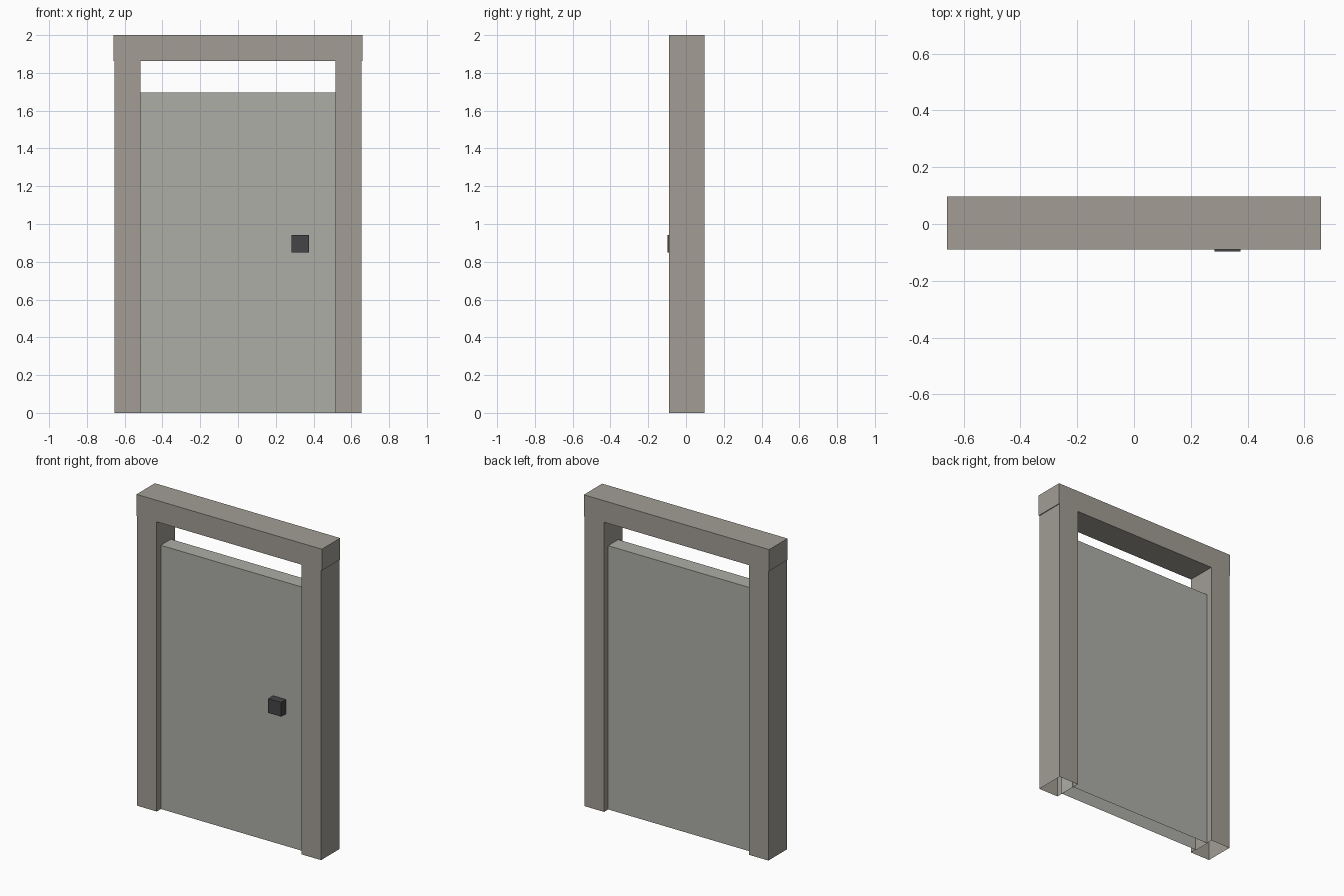
import bpy, bmesh
from mathutils import Vector

if "Cube" in bpy.data.objects:
    bpy.data.objects.remove(bpy.data.objects["Cube"])


def box(name, lo, hi, open_bottom=False, color=None):
    """Axis-aligned box between two corners, optionally without its bottom face."""
    lo, hi = Vector(lo), Vector(hi)
    bm = bmesh.new()
    bmesh.ops.create_cube(bm, size=1)
    for v in bm.verts:
        v.co = Vector(a + (c + 0.5) * (b - a) for a, b, c in zip(lo, hi, v.co))
    bm.normal_update()
    if open_bottom:
        bottom = [f for f in bm.faces if f.normal.z < -0.5]
        bmesh.ops.delete(bm, geom=bottom, context='FACES_ONLY')
    mesh = bpy.data.meshes.new(name)
    bm.to_mesh(mesh)
    bm.free()
    ob = bpy.data.objects.new(name, mesh)
    bpy.context.collection.objects.link(ob)
    if color:
        mat = bpy.data.materials.new(name + "_material")
        mat.diffuse_color = (*color, 1)
        mat.use_nodes = True
        mat.node_tree.nodes["Principled BSDF"].inputs["Base Color"].default_value = mat.diffuse_color
        mesh.materials.append(mat)
    return ob


STONE = (0.36, 0.34, 0.30)
FRONT, BACK = -0.09, 0.097
LINTEL_Z = 1.862

# Side posts, hollow at the floor
for side, x0, x1 in (("left", -0.654, -0.515), ("right", 0.515, 0.654)):
    box(side + "_post", (x0, FRONT, 0), (x1, BACK, LINTEL_Z), True, STONE)

# Lintel, slightly wider than the posts
box("lintel", (-0.659, FRONT, LINTEL_Z), (0.659, BACK, 2), color=STONE)

# Recessed door panel, stopping short of the lintel
box("door_panel", (-0.52, -0.048, 0), (0.52, 0.055, 1.695), True, (0.42, 0.42, 0.39))

# Square handle on the front only
box("handle", (0.283, -0.097, 0.85), (0.375, -0.048, 0.942), color=(0.06, 0.06, 0.065))
